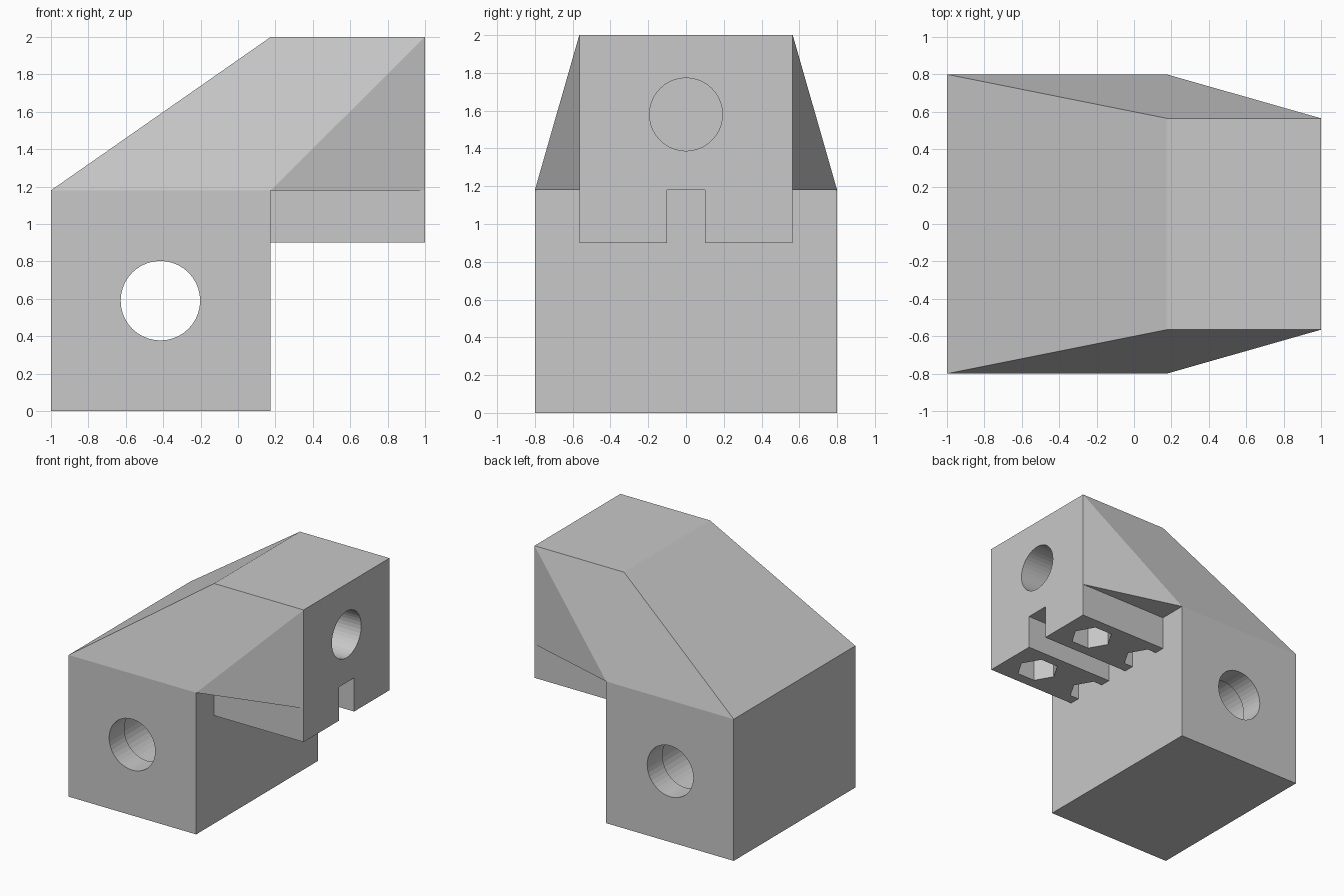
import bpy, bmesh, math
from mathutils import Matrix, Vector

if "Cube" in bpy.data.objects:
    bpy.data.objects.remove(bpy.data.objects["Cube"])

grey = bpy.data.materials.new("light grey")
grey.diffuse_color = (0.58, 0.58, 0.58, 1)
grey.use_nodes = True
grey.node_tree.nodes["Principled BSDF"].inputs["Base Color"].default_value = grey.diffuse_color


def add_object(name, bm):
    bmesh.ops.recalc_face_normals(bm, faces=bm.faces)
    mesh = bpy.data.meshes.new(name)
    bm.to_mesh(mesh)
    bm.free()
    mesh.materials.append(grey)
    ob = bpy.data.objects.new(name, mesh)
    bpy.context.collection.objects.link(ob)
    return ob


def box(name, lo, hi):
    lo, hi = Vector(lo), Vector(hi)
    bm = bmesh.new()
    size = Matrix.Diagonal((*(hi - lo), 1))
    bmesh.ops.create_cube(bm, size=1, matrix=Matrix.Translation((lo + hi) / 2) @ size)
    return add_object(name, bm)


def cut(ob, centre, radius, length, sides, axis):
    """Cut a prism-shaped hole, centred on a point, along an axis."""
    turn = {"X": Matrix.Rotation(math.pi / 2, 4, "Y"),
            "Y": Matrix.Rotation(math.pi / 2, 4, "X"),
            "Z": Matrix.Identity(4)}[axis]
    bm = bmesh.new()
    ring = [bm.verts.new((radius * math.cos(math.tau * i / sides),
                          radius * math.sin(math.tau * i / sides), -length / 2))
            for i in range(sides)]
    face = bm.faces.new(ring)
    top = bmesh.ops.extrude_face_region(bm, geom=[face])["geom"]
    bmesh.ops.translate(bm, vec=(0, 0, length),
                        verts=[g for g in top if isinstance(g, bmesh.types.BMVert)])
    bmesh.ops.transform(bm, matrix=Matrix.Translation(centre) @ turn, verts=bm.verts)
    cutter = add_object("hole_cutter", bm)
    cutter.hide_render = True
    mod = ob.modifiers.new("hole", "BOOLEAN")
    mod.operation, mod.solver, mod.object = "DIFFERENCE", "EXACT", cutter
    bpy.context.view_layer.objects.active = ob
    bpy.ops.object.modifier_apply(modifier=mod.name)
    bpy.data.objects.remove(cutter)


W, H = 0.8, 0.565          # half widths of the body and of the head
STEP, BASE = 0.175, 1.18   # where the head starts, where the slopes start

# lower body with a cross bore that widens slightly inside
body = box("lower_body", (-1, -W, 0), (STEP, W, BASE))
cut(body, (-0.415, 0, 0.59), 0.2125, 2, 40, "Y")
cut(body, (-0.415, 0, 0.59), 0.235, 1.2, 40, "Y")

# sloped head with a blind round socket in its nose
bm = bmesh.new()
for s in (-1, 1):
    for x, y, z in ((-1, W, BASE), (STEP, W, BASE), (1, H, BASE), (1, H, 2), (STEP, H, 2)):
        bm.verts.new((x, s * y, z))
bmesh.ops.convex_hull(bm, input=bm.verts)
bmesh.ops.dissolve_limit(bm, angle_limit=0.01, verts=bm.verts, edges=bm.edges)
head = add_object("sloped_head", bm)
cut(head, (1, 0, 1.58), 0.193, 1.65, 40, "X")

# two rails under the head, with a hexagonal pocket and half a pocket each
for side, lo, hi in (("front", -H, -0.1), ("back", 0.1, H)):
    rail = box(side + "_rail", (STEP, lo, 0.9), (1, hi, BASE))
    for x in (0.715, STEP):
        cut(rail, (x, (lo + hi) / 2, 1.04), 0.165, 1, 6, "Z")
